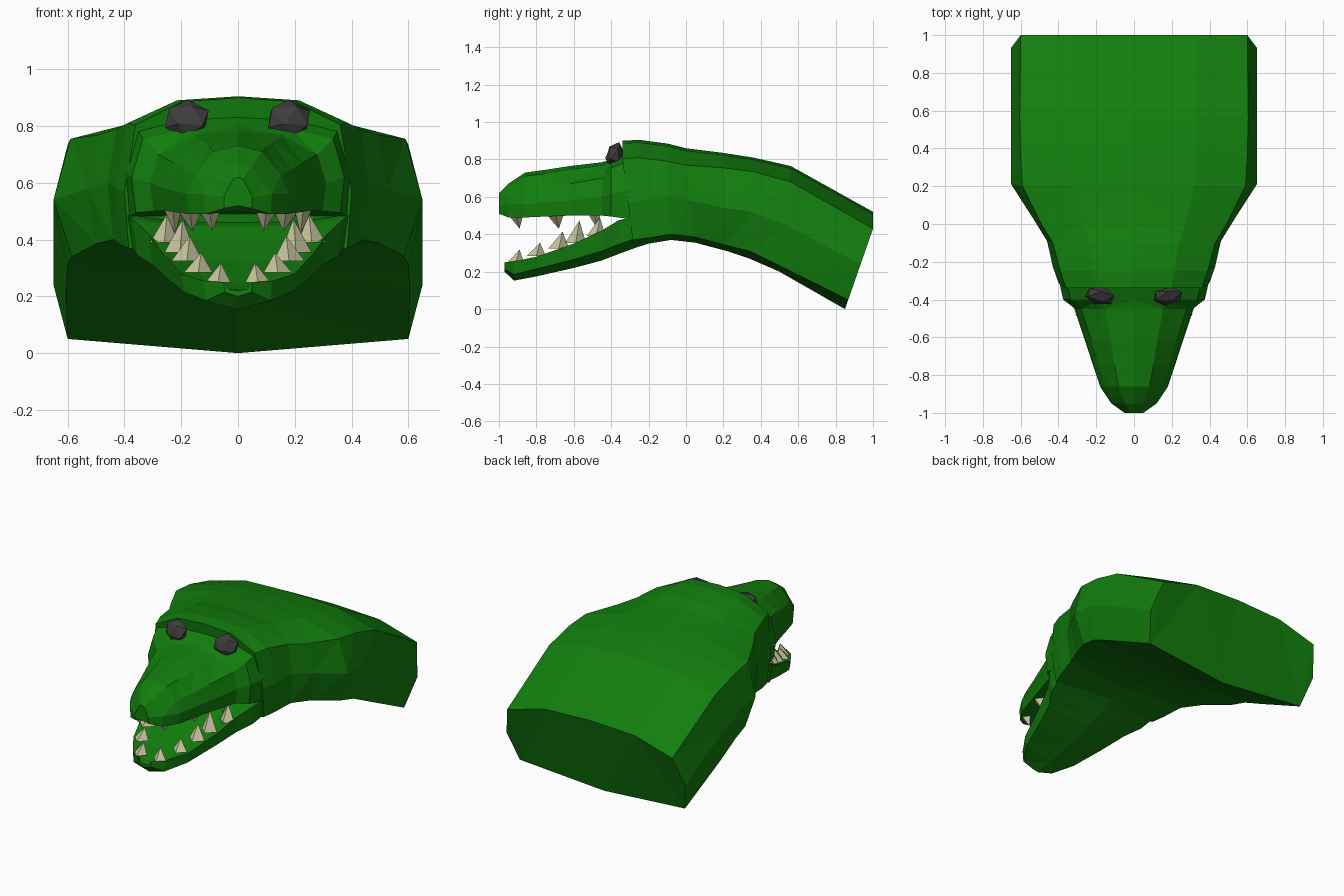
import bpy, bmesh
from mathutils import Matrix, Vector, Euler

if "Cube" in bpy.data.objects:
    bpy.data.objects.remove(bpy.data.objects["Cube"])


def material(name, rgb):
    m = bpy.data.materials.new(name)
    m.diffuse_color = (*rgb, 1)
    m.use_nodes = True
    m.node_tree.nodes["Principled BSDF"].inputs["Base Color"].default_value = m.diffuse_color
    return m


GREEN = material("green_skin", (0.006, 0.21, 0.004))
BONE = material("bone", (0.58, 0.56, 0.34))
DARK = material("dark_eye", (0.05, 0.045, 0.048))


def finish(name, bm, mat):
    bmesh.ops.recalc_face_normals(bm, faces=bm.faces)
    me = bpy.data.meshes.new(name)
    bm.to_mesh(me)
    bm.free()
    me.materials.append(mat)
    ob = bpy.data.objects.new(name, me)
    bpy.context.collection.objects.link(ob)
    return ob


def loft(name, halves, mat):
    """Skin half sections (top centre down to bottom centre), mirrored in x."""
    bm = bmesh.new()
    rings = []
    for half in halves:
        full = half + [(-x, y, z) for x, y, z in half[-2:0:-1]]
        rings.append([bm.verts.new(p) for p in full])
    n = len(rings[0])
    for a, b in zip(rings, rings[1:]):
        for i in range(n):
            j = (i + 1) % n
            bm.faces.new((a[i], a[j], b[j], b[i]))
    bm.faces.new(rings[0])
    bm.faces.new(rings[-1])
    bmesh.ops.triangulate(bm, faces=bm.faces)
    return finish(name, bm, mat)


# Neck and skull: y top, y bottom, z top, shoulder x z, side x z, lower edge x z, z bottom
def neck_section(yt, yb, zt, xs, zs, xm, zm, xl, zl, zb):
    pts = [(0, zt), (xs * 0.55, zt - 0.15 * (zt - zs)), (xs, zs), (xm, zm), (xl, zl), (0, zb)]
    out = []
    for x, z in pts:
        t = min(1, max(0, (zs - z) / (zs - zb)))
        out.append((x, yt + (yb - yt) * t, z))
    return out


NECK = [
    (1.00, 0.85, 0.52, 0.60, 0.43, 0.65, 0.24, 0.60, 0.05, 0.00),
    (0.56, 0.50, 0.765, 0.605, 0.68, 0.65, 0.45, 0.605, 0.23, 0.20),
    (0.36, 0.34, 0.81, 0.60, 0.735, 0.65, 0.52, 0.60, 0.31, 0.27),
    (0.20, 0.22, 0.835, 0.59, 0.755, 0.65, 0.54, 0.585, 0.34, 0.31),
    (0.00, 0.05, 0.86, 0.49, 0.77, 0.53, 0.58, 0.50, 0.385, 0.355),
    (-0.10, -0.08, 0.885, 0.43, 0.79, 0.46, 0.60, 0.44, 0.40, 0.37),
    (-0.25, -0.20, 0.905, 0.39, 0.81, 0.43, 0.58, 0.41, 0.38, 0.35),
    (-0.34, -0.28, 0.90, 0.36, 0.805, 0.40, 0.57, 0.385, 0.37, 0.325),
]
head = loft("crocodile_head", [neck_section(*r) for r in NECK], GREEN)

# Upper jaw: y, ridge z, top edge x z, cheek x z, underside z
SNOUT = [
    (-0.29, 0.85, 0.36, 0.80, 0.40, 0.64, 0.48),
    (-0.40, 0.80, 0.335, 0.755, 0.375, 0.62, 0.495),
    (-0.45, 0.785, 0.28, 0.70, 0.31, 0.60, 0.50),
    (-0.62, 0.765, 0.225, 0.67, 0.255, 0.58, 0.50),
    (-0.75, 0.745, 0.185, 0.645, 0.215, 0.57, 0.495),
    (-0.86, 0.73, 0.15, 0.63, 0.18, 0.56, 0.49),
    (-0.95, 0.67, 0.09, 0.60, 0.12, 0.56, 0.49),
    (-1.00, 0.62, 0.03, 0.59, 0.05, 0.55, 0.51),
]
upper = loft("upper_jaw", [[(0, y, zt), (xe * 0.55, y, zt - 0.2 * (zt - ze)), (xe, y, ze), (xc, y, zc),
                            (xc * 0.96, y, zb), (0, y, zb + 0.01)]
                           for y, zt, xe, ze, xc, zc, zb in SNOUT], GREEN)

# Lower jaw: y, half width, rim z, lower edge z, bottom z
JAW = [
    (-0.25, 0.40, 0.50, 0.385, 0.335),
    (-0.36, 0.375, 0.475, 0.345, 0.295),
    (-0.45, 0.315, 0.42, 0.31, 0.26),
    (-0.60, 0.265, 0.35, 0.265, 0.22),
    (-0.80, 0.20, 0.28, 0.215, 0.175),
    (-0.92, 0.12, 0.255, 0.185, 0.152),
    (-0.97, 0.05, 0.25, 0.215, 0.20),
]
lower = loft("lower_jaw", [[(0, y, zr - 0.03), (x * 0.6, y, zr - 0.025), (x, y, zr), (x * 0.95, y, zl), (0, y, zb)]
                           for y, x, zr, zl, zb in JAW], GREEN)

# Fuse both jaws into the head so no faces remain inside
for jaw in (upper, lower):
    mod = head.modifiers.new("fuse", 'BOOLEAN')
    mod.operation = 'UNION'
    mod.solver = 'EXACT'
    mod.object = jaw
fused = bpy.data.meshes.new_from_object(head.evaluated_get(bpy.context.evaluated_depsgraph_get()))
head.modifiers.clear()
head.data = fused
for jaw in (upper, lower):
    bpy.data.objects.remove(jaw)

# Eyes: faceted, leaning back against the brow
for side, label in ((-1, "left"), (1, "right")):
    bm = bmesh.new()
    mat = (Matrix.Translation((side * 0.18, -0.382, 0.825))
           @ Euler((-0.35, 0, side * 0.15)).to_matrix().to_4x4()
           @ Matrix.Diagonal((0.085, 0.045, 0.072, 1)))
    bmesh.ops.create_icosphere(bm, subdivisions=1, radius=1, matrix=mat)
    finish("eye_" + label, bm, DARK)


# Teeth: four-sided spikes, both sides, from (y, x, height, radius)
def teeth(name, rows, base_z, direction):
    bm = bmesh.new()
    for y, x, h, r in rows:
        for s in (-1, 1):
            base = Vector((s * x, y, base_z(y)))
            ring = [bm.verts.new(base + Vector(d)) for d in
                    ((r, 0, 0), (0, r, 0), (-r, 0, 0), (0, -r, 0))]
            tip = bm.verts.new(base + Vector((-s * 0.01, 0.02, direction * h)))
            bm.faces.new(ring)
            for i in range(4):
                bm.faces.new((ring[i], ring[(i + 1) % 4], tip))
    finish(name, bm, BONE)


teeth("lower_teeth", [(-0.91, 0.07, 0.07, 0.045), (-0.80, 0.14, 0.07, 0.05), (-0.68, 0.18, 0.09, 0.055),
                      (-0.59, 0.205, 0.12, 0.055), (-0.48, 0.26, 0.10, 0.05)],
      lambda y: 0.235 + 0.33 * (y + 0.95), 1)
teeth("upper_teeth", [(-0.91, 0.10, 0.075, 0.04), (-0.70, 0.17, 0.075, 0.045), (-0.49, 0.23, 0.085, 0.03)],
      lambda y: 0.505, -1)
